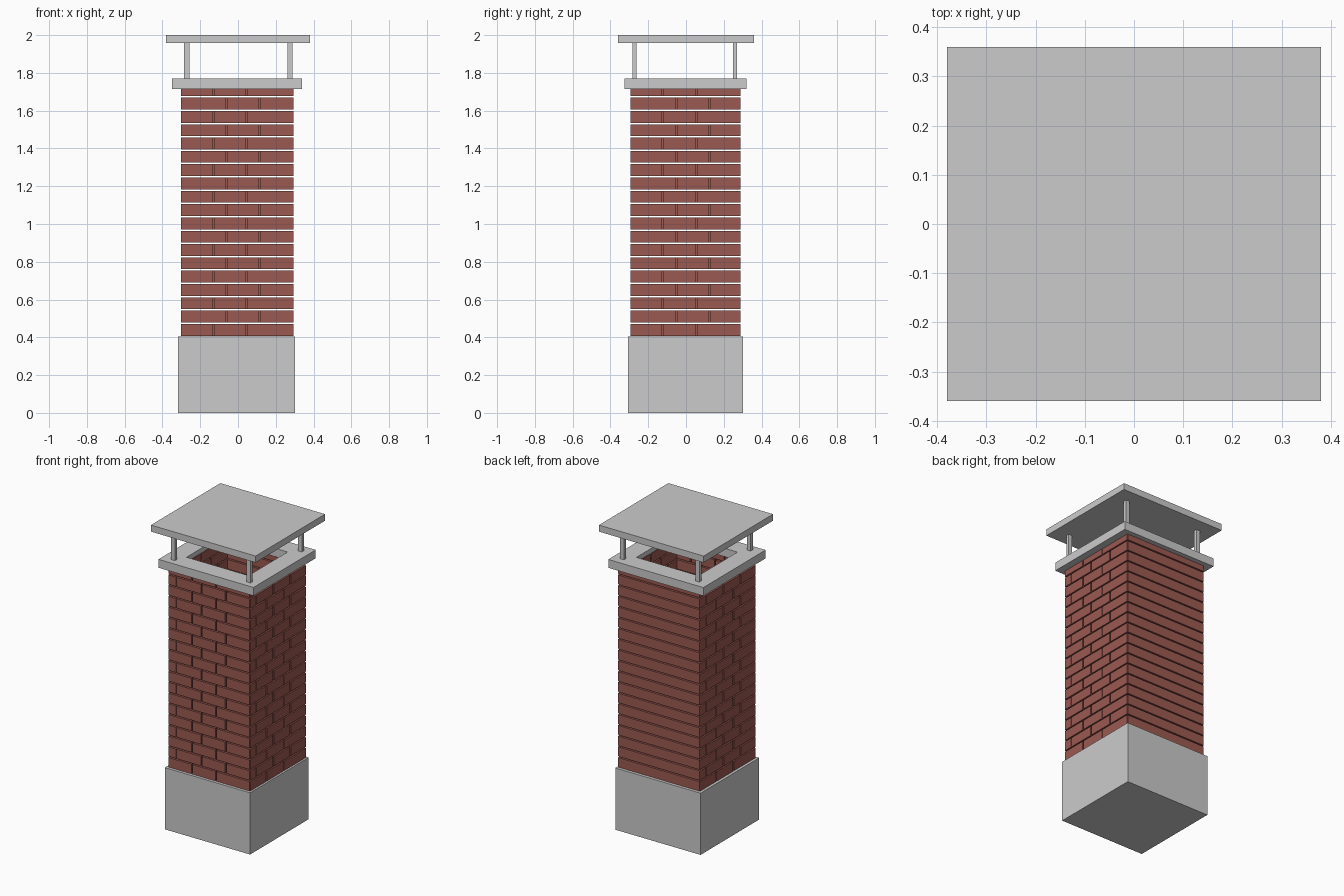
import bpy, bmesh
from mathutils import Matrix, Vector

if "Cube" in bpy.data.objects:
    bpy.data.objects.remove(bpy.data.objects["Cube"])

BRICK = bpy.data.materials.new("brick_red")
BRICK.diffuse_color = (0.33, 0.10, 0.083, 1)
BRICK.use_nodes = True
BRICK.node_tree.nodes["Principled BSDF"].inputs["Base Color"].default_value = BRICK.diffuse_color

ROWS, PITCH, Z0, GAP = 19, 0.0705, 0.408, 0.008


def add_box(bm, lo, hi):
    lo, hi = Vector(lo), Vector(hi)
    mat = Matrix.Translation((lo + hi) / 2) @ Matrix.Diagonal((*(hi - lo), 1))
    bmesh.ops.create_cube(bm, size=1, matrix=mat)


def make(name, boxes, material=None):
    bm = bmesh.new()
    for lo, hi in boxes:
        add_box(bm, lo, hi)
    me = bpy.data.meshes.new(name)
    bm.to_mesh(me)
    bm.free()
    ob = bpy.data.objects.new(name, me)
    bpy.context.collection.objects.link(ob)
    if material:
        me.materials.append(material)
    return ob


def wall(name, axis, start, end, depth, joints):
    """Courses of bricks along an axis; joints alternate between two lists."""
    boxes = []
    for r in range(ROWS):
        z = Z0 + r * PITCH
        edges = [start - GAP / 2, *joints[r % 2], end + GAP / 2]
        for a, b in zip(edges, edges[1:]):
            a, b = a + GAP / 2, b - GAP / 2
            top = z + PITCH - GAP
            if axis == "x":
                boxes.append(((a, depth[0], z), (b, depth[1], top)))
            else:
                boxes.append(((depth[0], a, z), (depth[1], b, top)))
    make(name, boxes, BRICK)


# Concrete base
make("base", [((-0.317, -0.306, 0), (0.302, 0.302, 0.405))])

# Brick shaft: bonded front and sides, plain full-width courses at the back
front = [[-0.13, 0.045], [-0.24, -0.061, 0.116]]
side = [[-0.124, 0.055], [-0.23, -0.05, 0.126]]
side_flipped = [[-0.005 - j for j in reversed(row)] for row in side]
wall("front_brick_wall", "x", -0.300, 0.290, (-0.293, -0.215), front)
wall("back_brick_wall", "x", -0.300, 0.290, (0.210, 0.288), [[], []])
wall("right_brick_wall", "y", -0.290, 0.285, (0.215, 0.293), side)
wall("left_brick_wall", "y", -0.290, 0.285, (-0.303, -0.225), side_flipped)

# Collar: square ring with an open flue
collar = make("collar", [])
bm = bmesh.new()
outer = [(-0.35, -0.325), (0.34, -0.325), (0.34, 0.32), (-0.35, 0.32)]
inner = [(-0.23, -0.205), (0.22, -0.205), (0.22, 0.20), (-0.23, 0.20)]
loops = [[bm.verts.new((x, y, z)) for x, y in ring]
         for ring, z in ((outer, 1.715), (outer, 1.77), (inner, 1.77), (inner, 1.715))]
for k in range(4):
    a, b = loops[k], loops[(k + 1) % 4]
    for i in range(4):
        j = (i + 1) % 4
        bm.faces.new((a[i], a[j], b[j], b[i]))
bmesh.ops.recalc_face_normals(bm, faces=bm.faces)
bm.to_mesh(collar.data)
bm.free()

# Four posts carrying the cap
for sx, x in (("left", -0.272), ("right", 0.275)):
    for sy, y in (("front", -0.273), ("back", 0.260)):
        make(f"{sy}_{sx}_post", [((x - 0.014, y - 0.011, 1.765), (x + 0.014, y + 0.011, 1.96))])

# Cap slab
make("cap", [((-0.38, -0.36, 1.957), (0.38, 0.36, 2.0))])
